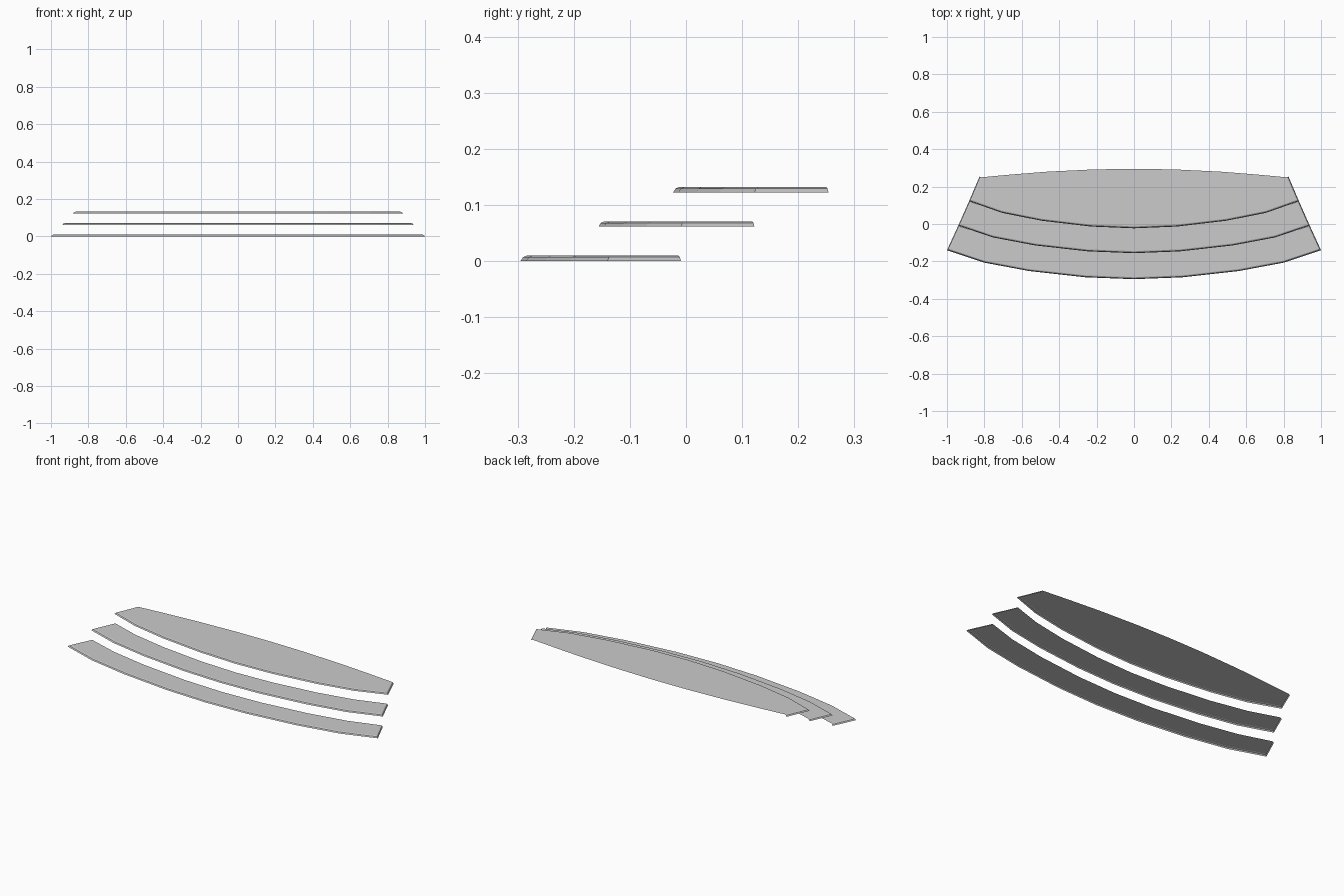
import bpy, bmesh
from mathutils import Vector

if "Cube" in bpy.data.objects:
    bpy.data.objects.remove(bpy.data.objects["Cube"])

RATIO = [0, .26, .56, .8, 1]        # stations across half the width
BOW = [0, .065, .28, .57, 1]        # how far the curve has swept at each station
LIP, DROP = .011, .0095             # flare and height of the rounded nosing


def curve(half_width, y_mid, y_end):
    """Left-to-right faceted arc."""
    half = [Vector((half_width * r, y_mid + (y_end - y_mid) * b))
            for r, b in zip(RATIO, BOW)]
    return [Vector((-p.x, p.y)) for p in half[:0:-1]] + half


def inset(path, d):
    """Offset an open path inward with mitred corners."""
    normals = []
    for a, b in zip(path, path[1:]):
        t = (b - a).normalized()
        normals.append(Vector((-t.y, t.x)))
    out = []
    for i, p in enumerate(path):
        n1 = normals[max(i - 1, 0)]
        n2 = normals[min(i, len(normals) - 1)]
        m = (n1 + n2).normalized()
        out.append(p + m * d / m.dot(n1))
    return out


def tread(name, front, back, z):
    # outline of the nosing: left side, curved front, right side
    outline = [back[0]] + front + [back[-1]]
    bm = bmesh.new()
    rows = []
    for d, h in ((0, 0), (LIP * .4, DROP * .72), (LIP, DROP)):
        rows.append([bm.verts.new((p.x, p.y, z + h)) for p in inset(outline, d)])
    for low, high in zip(rows, rows[1:]):
        for i in range(len(low) - 1):
            bm.faces.new((low[i], low[i + 1], high[i + 1], high[i]))
    # thin walking surface up to the back edge
    top = rows[-1]
    rear = ([top[0]] + [bm.verts.new((p.x, p.y, z + DROP)) for p in back[1:-1]]
            + [top[-1]])
    edge = top[1:-1]
    for i in range(len(edge) - 1):
        bm.faces.new((edge[i], edge[i + 1], rear[i + 1], rear[i]))
    mesh = bpy.data.meshes.new(name)
    bm.to_mesh(mesh)
    bm.free()
    bpy.context.collection.objects.link(bpy.data.objects.new(name, mesh))


# front edges of the three steps, then the rear edge of the top one
edges = [curve(1, -.295, -.14), curve(.94, -.156, -.009),
         curve(.882, -.023, .122), curve(.826, .295, .254)]
# the rear edge bows outward and dips a little at its inner corners
rear = edges[3]
for p in rear[1:-1]:
    p.y = .295 - .047 * (abs(p.x) / .815) ** 2

# lower, middle and upper treads
for i, name in enumerate(("lower_tread", "middle_tread", "upper_tread")):
    back = [p + Vector((0, .003 if 0 < k < 8 and i < 2 else 0))
            for k, p in enumerate(edges[i + 1])]
    tread(name, edges[i], back, i * .0612)
